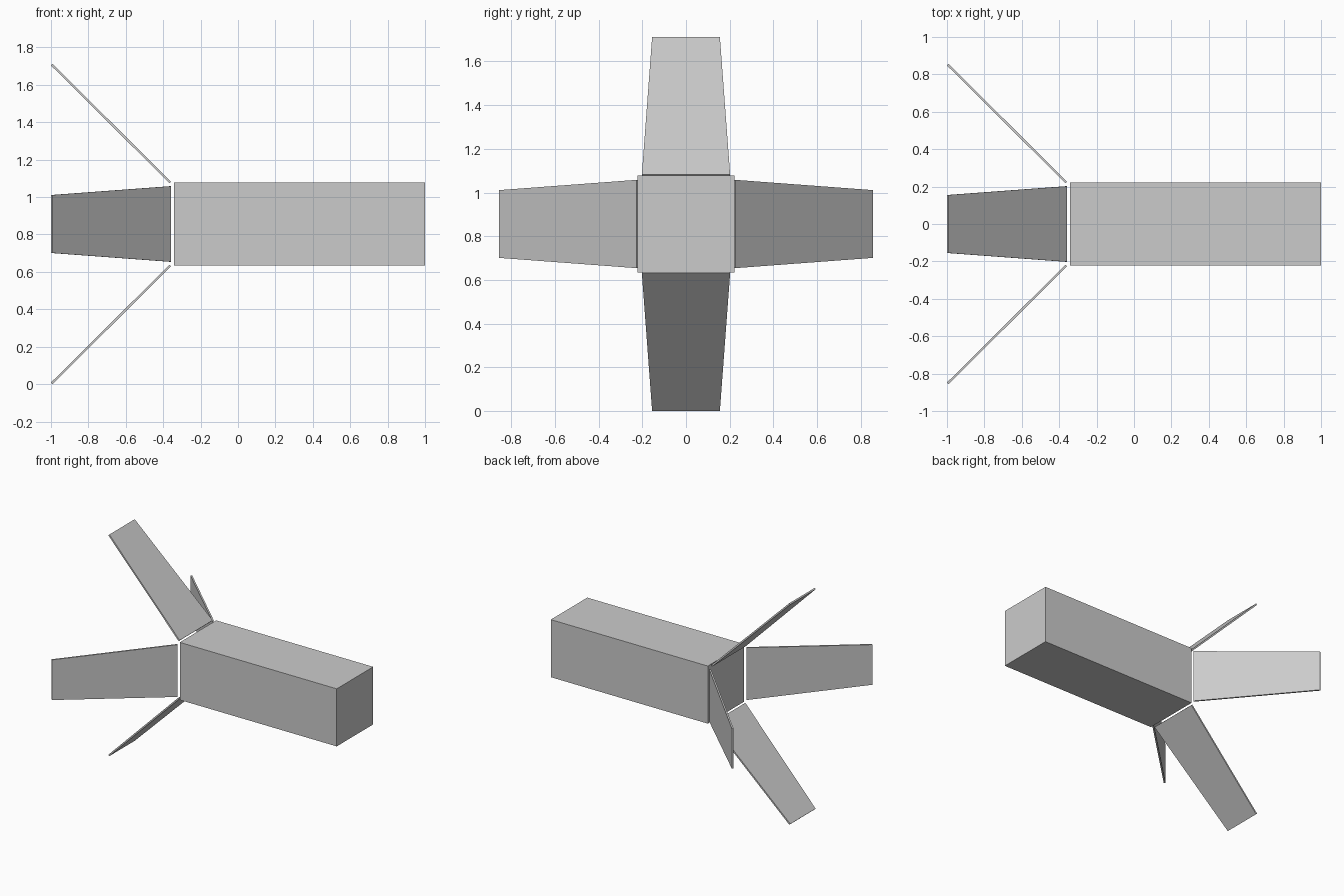
import bpy
import bmesh
from math import pi
from mathutils import Matrix, Vector

cube = bpy.data.objects.get("Cube")
if cube:
    bpy.data.objects.remove(cube, do_unlink=True)

GREY = (0.6, 0.6, 0.6, 1)
grey = bpy.data.materials.new("light_grey")
grey.use_nodes = True
grey.diffuse_color = GREY
grey.node_tree.nodes["Principled BSDF"].inputs["Base Color"].default_value = GREY

AXIS_Z = 0.856


def add_object(name, bm):
    bmesh.ops.recalc_face_normals(bm, faces=bm.faces)
    mesh = bpy.data.meshes.new(name)
    bm.to_mesh(mesh)
    bm.free()
    mesh.materials.append(grey)
    obj = bpy.data.objects.new(name, mesh)
    bpy.context.collection.objects.link(obj)
    obj.location.z = AXIS_Z
    return obj


# Square body along x
bm = bmesh.new()
bmesh.ops.create_cube(bm, size=1)
bmesh.ops.scale(bm, vec=(1.342, 0.445, 0.445), verts=bm.verts)
bmesh.ops.translate(bm, vec=(0.329, 0, 0), verts=bm.verts)
add_object("body", bm)

# Four thin tapered fins, swept back at 45 degrees
root, tip = Vector((-0.362, 0, 0.222)), Vector((-0.996, 0, 0.852))
along = (tip - root).normalized()
normal = along.cross(Vector((0, 1, 0)))
THICKNESS = 0.012

for i, name in enumerate(("top_fin", "front_fin", "bottom_fin", "back_fin")):
    bm = bmesh.new()
    bmesh.ops.create_cube(bm, size=1)
    for v in bm.verts:
        end, half_width = (tip, 0.155) if v.co.x > 0 else (root, 0.202)
        side = 1 if v.co.y > 0 else -1
        v.co = end + Vector((0, side * half_width, 0)) + normal * v.co.z * THICKNESS
    bmesh.ops.rotate(bm, matrix=Matrix.Rotation(i * pi / 2, 3, "X"), verts=bm.verts)
    add_object(name, bm)
